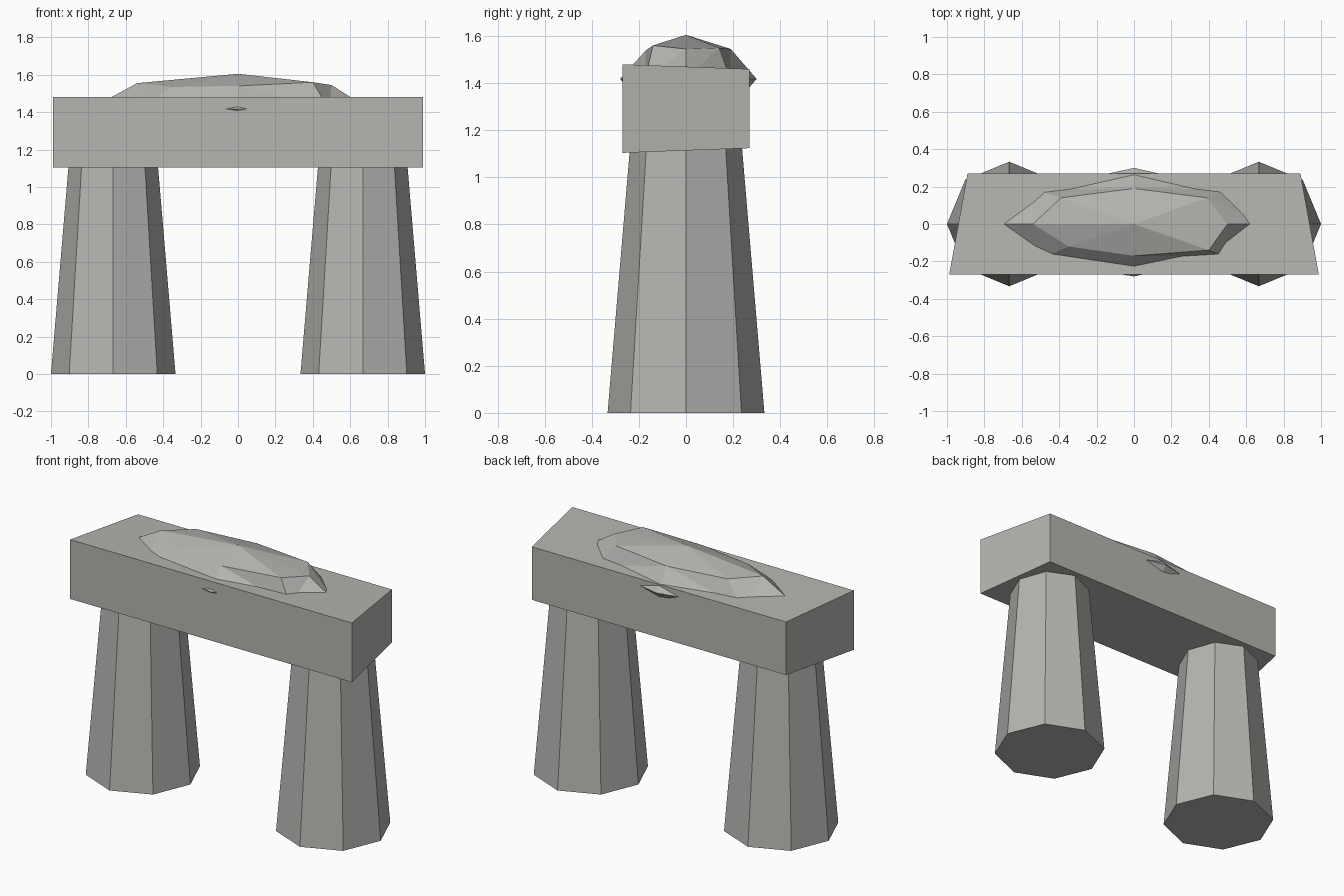
import bpy
import bmesh

cube = bpy.data.objects.get("Cube")
if cube:
    bpy.data.objects.remove(cube, do_unlink=True)

# Single stone colour
stone = bpy.data.materials.new("grey stone")
stone.use_nodes = True
colour = (0.47, 0.46, 0.44, 1)
stone.diffuse_color = colour
bsdf = next(n for n in stone.node_tree.nodes if n.type == "BSDF_PRINCIPLED")
bsdf.inputs["Base Color"].default_value = colour
bsdf.inputs["Roughness"].default_value = 0.9


def add_object(name, bm):
    bmesh.ops.recalc_face_normals(bm, faces=bm.faces[:])
    mesh = bpy.data.meshes.new(name)
    bm.to_mesh(mesh)
    bm.free()
    mesh.materials.append(stone)
    obj = bpy.data.objects.new(name, mesh)
    bpy.context.collection.objects.link(obj)
    return obj


# Two tapered octagonal pillars, tops buried in the lintel
for name, x in (("right_pillar", -0.667), ("left_pillar", 0.667)):
    bm = bmesh.new()
    bmesh.ops.create_cone(bm, cap_ends=True, segments=8,
                          radius1=0.333, radius2=0.23, depth=1.22)
    bmesh.ops.translate(bm, verts=bm.verts, vec=(x, 0, 0.61))
    add_object(name, bm)

# Lintel slab, narrower and thinner towards the back
bm = bmesh.new()
bmesh.ops.create_cube(bm, size=2)
for v in bm.verts:
    back = v.co.y > 0
    v.co.x *= 0.89 if back else 0.988
    v.co.y *= 0.27
    v.co.z = 1.292 + v.co.z * (0.168 if back else 0.188)
add_object("lintel", bm)

# Irregular boulder set into the lintel: rings run anticlockwise from +x
upper = [(0.50, 0, 1.545), (0.39, 0.14, 1.55), (0, 0.19, 1.545), (-0.39, 0.14, 1.55),
         (-0.54, 0, 1.555), (-0.35, -0.12, 1.535), (0, -0.17, 1.54), (0.40, -0.14, 1.56)]
middle = [(0.70, 0), (0.50, 0.187), (0, 0.30), (-0.525, 0.185),
          (-0.79, 0), (-0.52, -0.20), (0, -0.28), (0.485, -0.175)]
girth = 1.418
bm = bmesh.new()
top = bm.verts.new((0, 0, 1.605))
bottom = bm.verts.new((0, 0, 1.23))
a = [bm.verts.new(p) for p in upper]
b = [bm.verts.new((x, y, girth)) for x, y in middle]
c = [bm.verts.new((x, y, 2 * girth - z)) for x, y, z in upper]
flipped = (2, 4, 6)  # facets split along the other diagonal
for i in range(8):
    j = (i + 1) % 8
    bm.faces.new((top, a[i], a[j]))
    bm.faces.new((bottom, c[j], c[i]))
    bm.faces.new((b[i], c[i], c[j], b[j]))
    if i in flipped:
        bm.faces.new((a[i], b[i], b[j]))
        bm.faces.new((a[i], b[j], a[j]))
    else:
        bm.faces.new((a[i], b[i], a[j]))
        bm.faces.new((b[i], b[j], a[j]))
add_object("boulder", bm)
